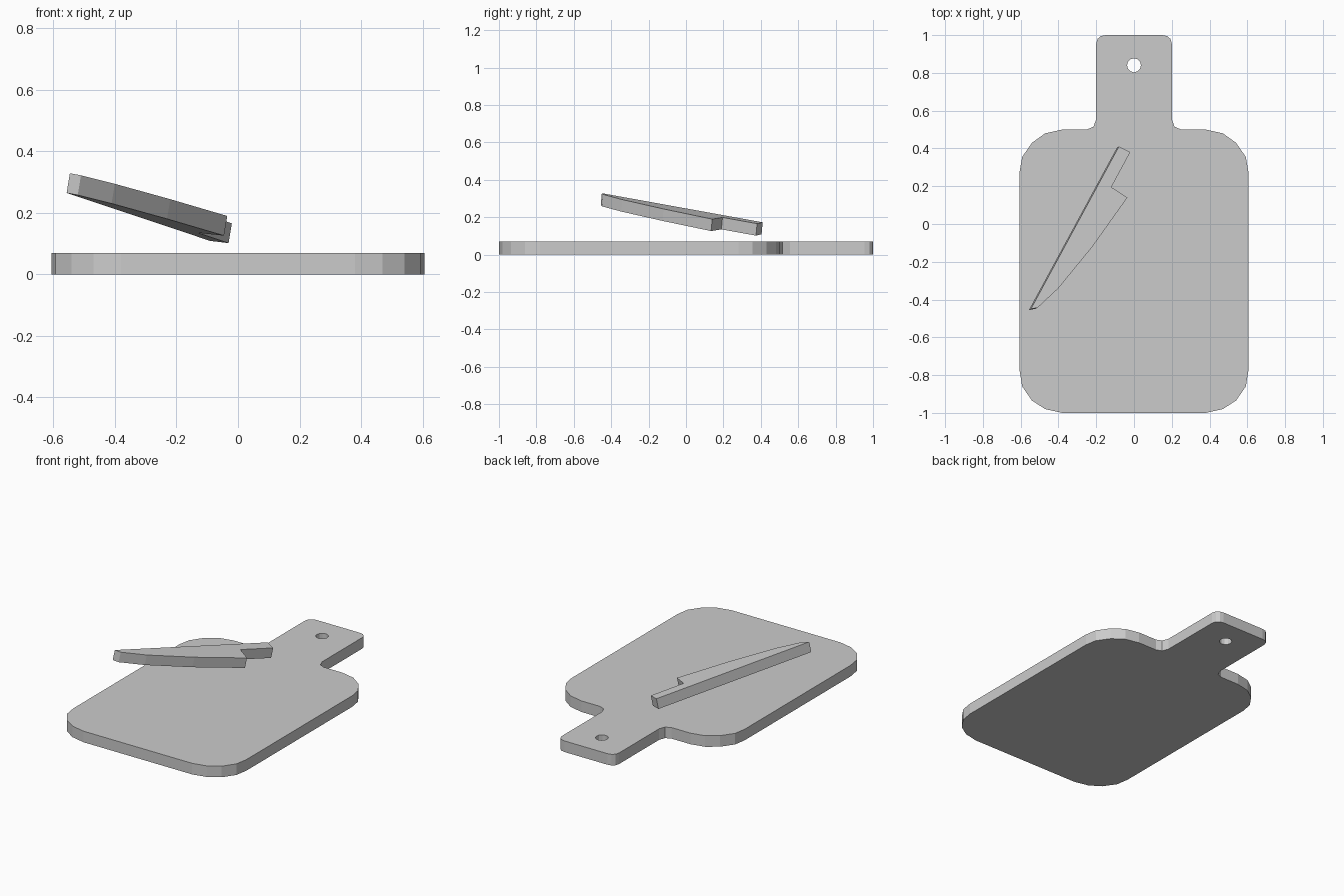
import bpy, bmesh, math
from mathutils import Vector

if "Cube" in bpy.data.objects:
    bpy.data.objects.remove(bpy.data.objects["Cube"])


def prism(name, bottom, offset):
    """Extrude a closed 3D outline by an offset vector."""
    bm = bmesh.new()
    face = bm.faces.new([bm.verts.new(p) for p in bottom])
    moved = bmesh.ops.extrude_face_region(bm, geom=[face])["geom"]
    bmesh.ops.translate(bm, vec=offset,
                        verts=[v for v in moved if isinstance(v, bmesh.types.BMVert)])
    bmesh.ops.recalc_face_normals(bm, faces=bm.faces)
    mesh = bpy.data.meshes.new(name)
    bm.to_mesh(mesh)
    bm.free()
    obj = bpy.data.objects.new(name, mesh)
    bpy.context.collection.objects.link(obj)
    return obj


# Cutting board: right half of the outline, mirrored to the left
half = [(0.38, -1.0), (0.47, -0.98), (0.54, -0.935), (0.592, -0.86), (0.605, -0.78),
        (0.605, 0.28), (0.592, 0.355), (0.54, 0.43), (0.47, 0.48), (0.38, 0.5),
        (0.25, 0.5), (0.215, 0.515), (0.2, 0.555),
        (0.2, 0.955), (0.193, 0.98), (0.175, 0.995), (0.15, 1.0)]
outline = half + [(-x, y) for x, y in reversed(half)]
board = prism("cutting_board", [(x, y, 0) for x, y in outline], Vector((0, 0, 0.07)))

# Hanging hole through the handle
ring = [(0.037 * math.cos(i * math.tau / 12), 0.84 + 0.037 * math.sin(i * math.tau / 12), -0.1)
        for i in range(12)]
cutter = prism("hole_cutter", ring, Vector((0, 0, 0.3)))
cutter.hide_render = True
cutter.hide_set(True)
cut = board.modifiers.new("hanging_hole", "BOOLEAN")
cut.operation = "DIFFERENCE"
cut.solver = "EXACT"
cut.object = cutter

# Knife: a flat profile on a tilted plane, handle notch at the back end
profile = [(-0.08, 0.41), (-0.02, 0.38), (-0.12, 0.195), (-0.035, 0.14),
           (-0.22, -0.12), (-0.40, -0.34), (-0.51, -0.443), (-0.546, -0.45)]
slope_x, slope_y = -0.166, -0.091
top = [(x, y, 0.328 + slope_x * (x + 0.545) + slope_y * (y + 0.45)) for x, y in profile]
normal = Vector((-slope_x, -slope_y, 1)).normalized()
prism("knife", top, -0.065 * normal)
